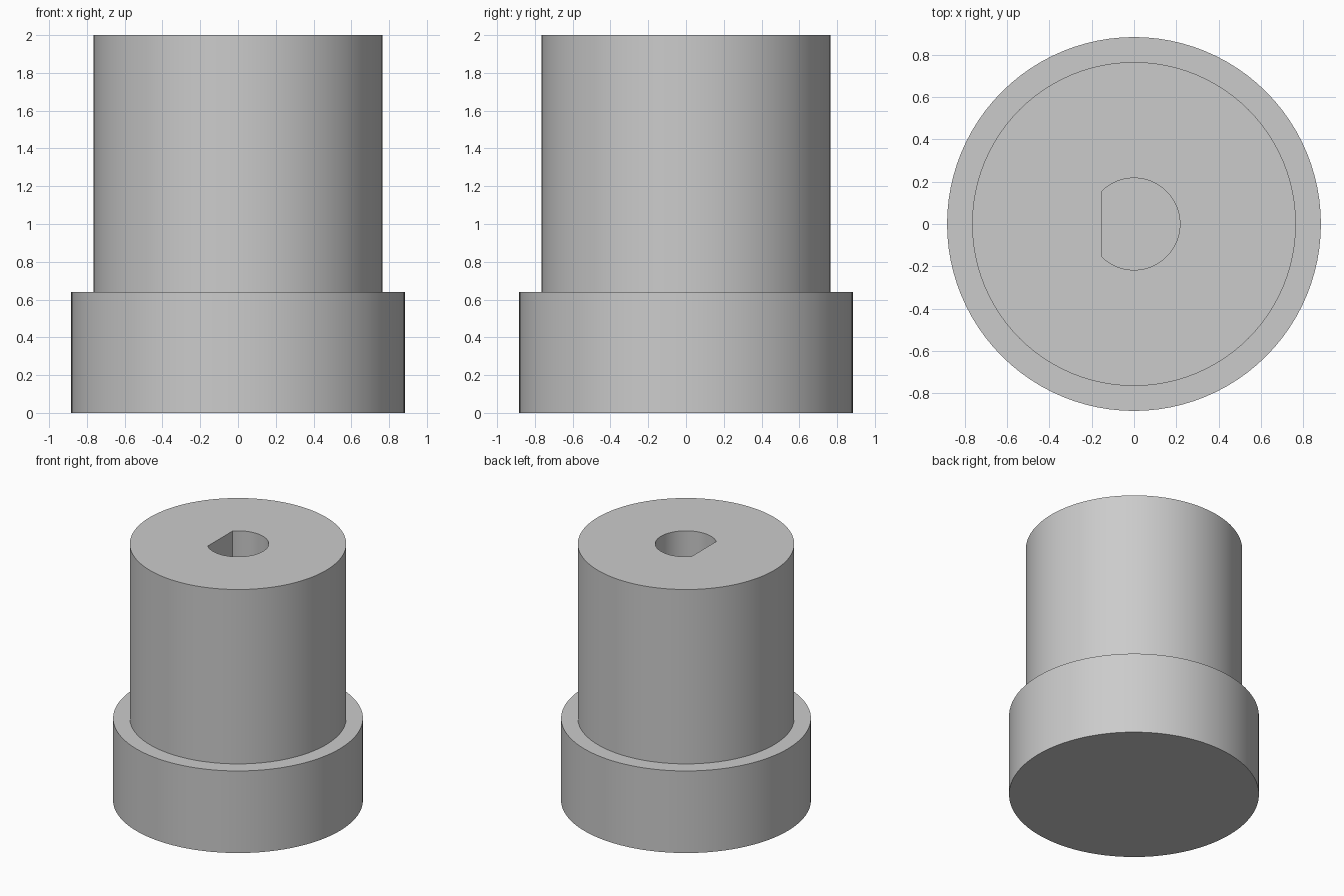
import bpy, bmesh
from math import cos, sin, pi, radians

if "Cube" in bpy.data.objects:
    bpy.data.objects.remove(bpy.data.objects["Cube"], do_unlink=True)

SEGMENTS = 96
BASE_R, BODY_R, BORE_R = 0.883, 0.765, 0.217
STEP_Z, TOP_Z, BORE_Z = 0.64, 2.0, 0.8
FLAT_X = BORE_R * cos(radians(135))   # flat side of the D-shaped bore

grey = bpy.data.materials.new("plain_grey")
grey.use_nodes = True
colour = (0.6, 0.6, 0.6, 1)
grey.diffuse_color = colour
for node in grey.node_tree.nodes:
    if node.type == "BSDF_PRINCIPLED":
        node.inputs["Base Color"].default_value = colour

bm = bmesh.new()


def ring(radius, z, flat=-10):
    """Circle of vertices, cut straight where x would pass the flat."""
    angles = [2 * pi * i / SEGMENTS for i in range(SEGMENTS)]
    return [bm.verts.new((max(radius * cos(a), flat), radius * sin(a), z)) for a in angles]


# Flange, shoulder, body, rim and blind bore as one continuous skin
rings = [
    ring(BASE_R, 0),
    ring(BASE_R, STEP_Z),
    ring(BODY_R, STEP_Z),
    ring(BODY_R, TOP_Z),
    ring(BORE_R, TOP_Z, FLAT_X),
    ring(BORE_R, BORE_Z, FLAT_X),
]
for low, high in zip(rings, rings[1:]):
    for i in range(SEGMENTS):
        j = (i + 1) % SEGMENTS
        bm.faces.new((low[i], low[j], high[j], high[i]))

# Closed underside and bore floor
bm.faces.new(rings[0][::-1])
bm.faces.new(rings[-1])

mesh = bpy.data.meshes.new("stepped_bushing")
bm.to_mesh(mesh)
bm.free()
mesh.materials.append(grey)
bushing = bpy.data.objects.new("stepped_bushing", mesh)
bpy.context.collection.objects.link(bushing)

# Smooth round walls with crisp rims and bore corners
bpy.ops.object.select_all(action="DESELECT")
bushing.select_set(True)
bpy.context.view_layer.objects.active = bushing
bpy.ops.object.shade_smooth_by_angle(angle=radians(30))
